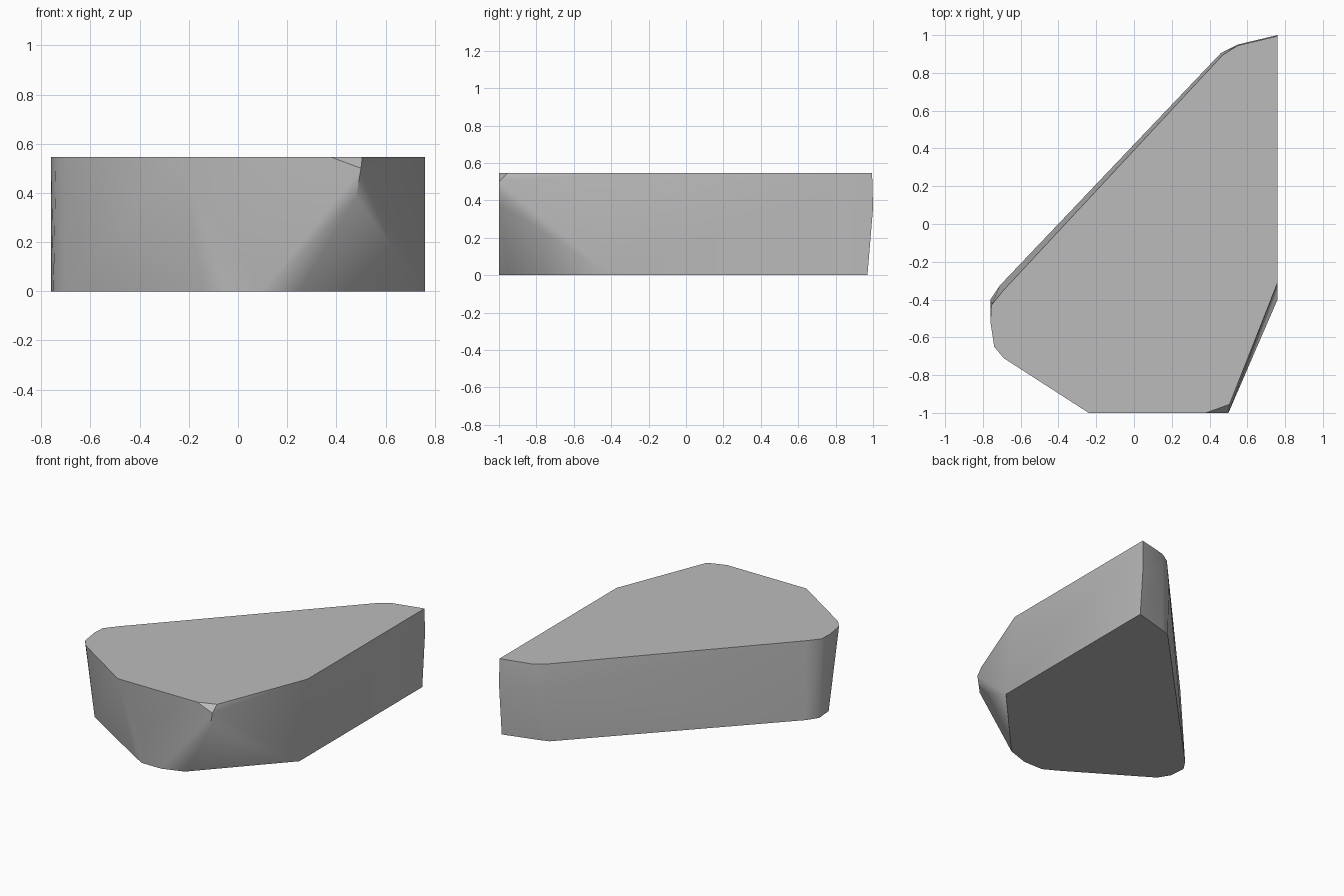
import bpy
import bmesh
import math

cube = bpy.data.objects.get("Cube")
if cube:
    bpy.data.objects.remove(cube, do_unlink=True)

HEIGHT = 0.545


def flat_material(name, rgb):
    mat = bpy.data.materials.new(name)
    mat.use_nodes = True
    mat.diffuse_color = (*rgb, 1)
    mat.node_tree.nodes["Principled BSDF"].inputs["Base Color"].default_value = (*rgb, 1)
    return mat


# Upper outline, counter-clockwise from the front edge
top = [(-0.24, -1), (0.38, -1), (0.505, -0.955), (0.76, -0.31), (0.76, 0.995),
       (0.55, 0.945), (0.47, 0.895), (-0.69, -0.35), (-0.755, -0.43),
       (-0.76, -0.52), (-0.74, -0.65), (-0.69, -0.71)]

# Lower outline, pulled in at the front
bottom = [(-0.14, -0.95), (-0.05, -1), (0.10, -1), (0.25, -0.95), (0.76, -0.4),
          (0.76, 0.97), (0.51, 0.90), (0.45, 0.88), (-0.71, -0.325),
          (-0.76, -0.40), (-0.75, -0.52), (-0.70, -0.60)]

# Chipped front corner and the slight bulge of the back
corners = [(0.5, -1, 0.5), (0.48, -1, 0.38), (0.76, 1, 0.36), (0.55, 0.95, 0.36),
           (0.46, 0.905, 0.36)]

points = [(x, y, HEIGHT) for x, y in top] + [(x, y, 0) for x, y in bottom] + corners

# Stone slab: hull around the outlines
bm = bmesh.new()
for p in points:
    bm.verts.new(p)
hull = bmesh.ops.convex_hull(bm, input=bm.verts[:])
loose = {v for v in hull["geom_interior"] + hull["geom_unused"]
         if isinstance(v, bmesh.types.BMVert) and not v.link_faces}
bmesh.ops.delete(bm, geom=list(loose), context="VERTS")
bmesh.ops.dissolve_limit(bm, angle_limit=math.radians(0.5), verts=bm.verts[:], edges=bm.edges[:])
bmesh.ops.recalc_face_normals(bm, faces=bm.faces[:])

mesh = bpy.data.meshes.new("stone_slab")
bm.to_mesh(mesh)
bm.free()
mesh.materials.append(flat_material("stone grey", (0.5, 0.5, 0.5)))
slab = bpy.data.objects.new("stone_slab", mesh)
bpy.context.collection.objects.link(slab)

# Soft shading with crisp rims
bpy.ops.object.select_all(action="DESELECT")
slab.select_set(True)
bpy.context.view_layer.objects.active = slab
bpy.ops.object.shade_smooth_by_angle(angle=math.radians(32))
